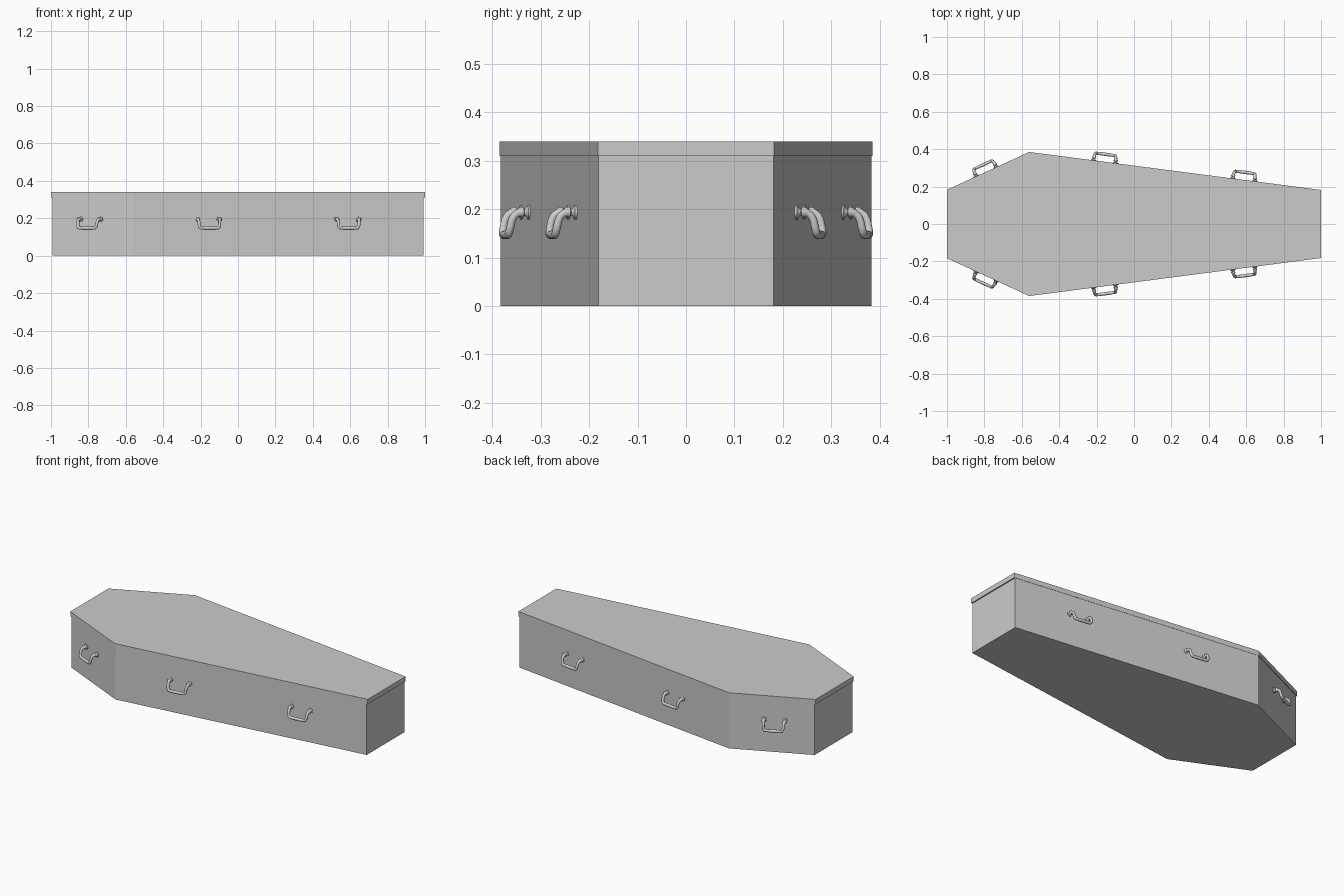
import bpy, bmesh, math
from mathutils import Matrix, Vector

if "Cube" in bpy.data.objects:
    bpy.data.objects.remove(bpy.data.objects["Cube"])

HEAD, SHOULDER, FOOT = (-1.0, 0.183), (-0.56, 0.385), (1.0, 0.182)


def link(name, data):
    ob = bpy.data.objects.new(name, data)
    bpy.context.collection.objects.link(ob)
    return ob


def prism(name, sx, sy, z0, z1):
    """Extruded six-sided coffin outline."""
    half = [(x * sx, y * sy) for x, y in (HEAD, SHOULDER, FOOT)]
    outline = [(x, -y) for x, y in half] + half[::-1]
    bm = bmesh.new()
    face = bm.faces.new([bm.verts.new((x, y, z0)) for x, y in outline])
    ext = bmesh.ops.extrude_face_region(bm, geom=[face])["geom"]
    top = [v for v in ext if isinstance(v, bmesh.types.BMVert)]
    bmesh.ops.translate(bm, vec=(0, 0, z1 - z0), verts=top)
    bmesh.ops.recalc_face_normals(bm, faces=bm.faces)
    me = bpy.data.meshes.new(name)
    bm.to_mesh(me)
    bm.free()
    return link(name, me)


# Box and lid with a small overhang
prism("coffin_body", 0.993, 0.995, 0.0, 0.31)
prism("coffin_lid", 1.0, 1.0, 0.31, 0.34)


# Handle: one tube, flared at the wall, drooping to a low grip bar
# (along wall, out from wall, height, tube radius)
half = [(-0.059, -0.002, 0.194, 0.015), (-0.059, 0.004, 0.194, 0.015),
        (-0.059, 0.007, 0.194, 0.009), (-0.059, 0.011, 0.194, 0.007),
        (-0.059, 0.013, 0.194, 0.011), (-0.059, 0.018, 0.194, 0.011),
        (-0.058, 0.024, 0.192, 0.008), (-0.057, 0.031, 0.187, 0.008),
        (-0.056, 0.036, 0.178, 0.008), (-0.055, 0.039, 0.165, 0.008),
        (-0.053, 0.041, 0.155, 0.008), (-0.048, 0.042, 0.149, 0.008),
        (-0.040, 0.042, 0.147, 0.008), (-0.015, 0.042, 0.147, 0.009)]
path = half + [(-x, y, z, r) for x, y, z, r in half[::-1]]
cu = bpy.data.curves.new("handle", "CURVE")
cu.dimensions = "3D"
cu.bevel_depth = 1.0
cu.bevel_resolution = 4
cu.use_fill_caps = True
sp = cu.splines.new("POLY")
sp.points.add(len(path) - 1)
for p, (x, y, z, r) in zip(sp.points, path):
    p.co = (x, y, z, 1)
    p.radius = r
tube = link("handle_pattern", cu)
tube.select_set(True)
bpy.context.view_layer.objects.active = tube
bpy.ops.object.convert(target="MESH")
tube = bpy.context.view_layer.objects.active
bpy.ops.object.shade_smooth_by_angle(angle=math.radians(50))
handle_mesh = tube.data

# Three handles per side, each aligned to its wall
spots = []
for x in (-0.79, -0.158, 0.587):
    a, b = (HEAD, SHOULDER) if x < SHOULDER[0] else (SHOULDER, FOOT)
    slope = (b[1] - a[1]) / (b[0] - a[0])
    spots.append((x, (a[1] + slope * (x - a[0])) * 0.995, math.atan(slope)))

for i, (x, y, ang) in enumerate(spots, 1):
    for side, turn, sy in (("back", ang, 1), ("front", math.pi - ang, -1)):
        ob = tube if (i, sy) == (1, 1) else link("handle", handle_mesh)
        ob.name = f"{side}_handle_{i}"
        for mod in (tube.modifiers if ob is not tube else []):
            ob.modifiers.new(mod.name, mod.type)
        ob.matrix_world = Matrix.Translation(Vector((x, y * sy, 0))) @ Matrix.Rotation(turn, 4, "Z")
